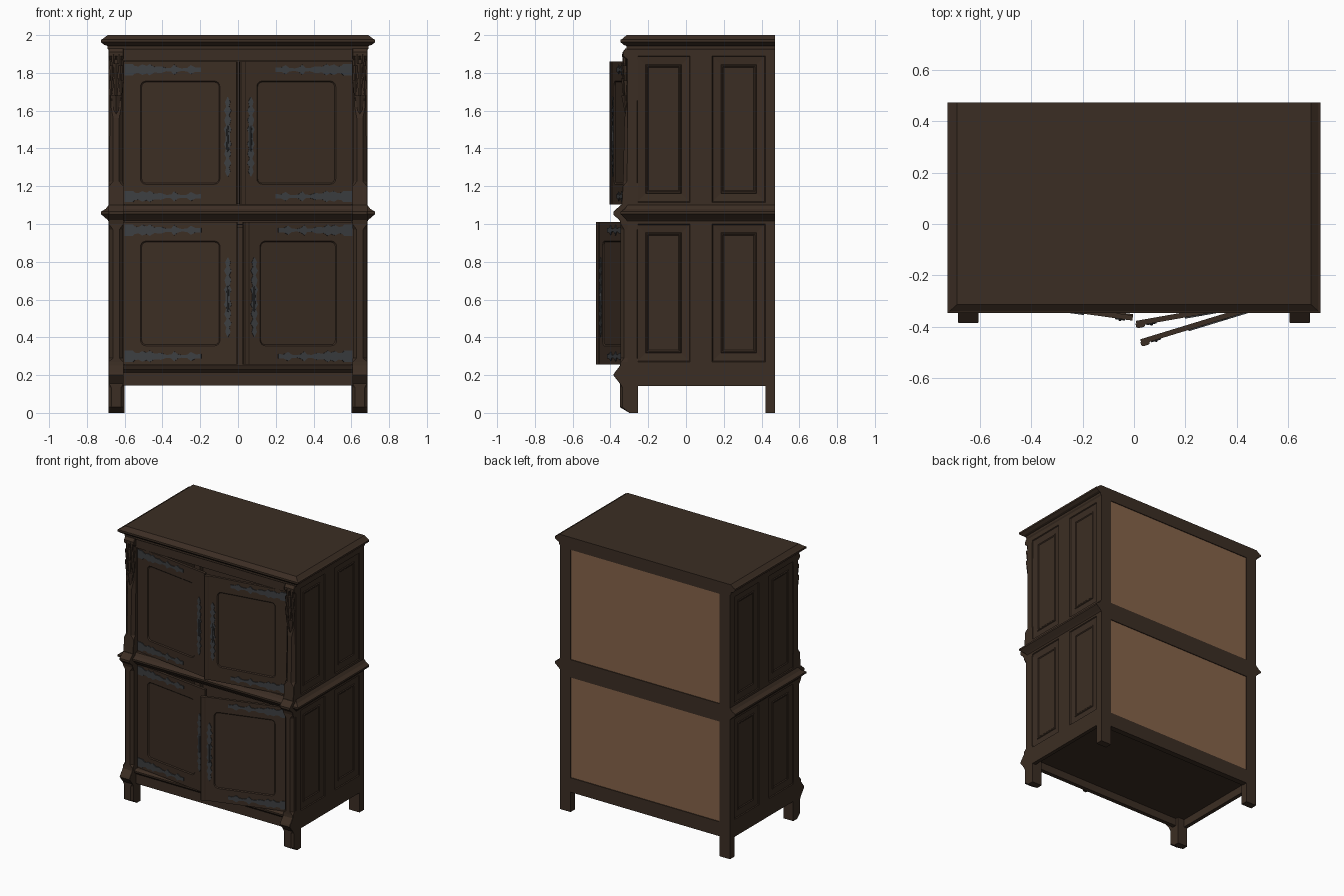
import bpy, bmesh, math
from mathutils import Matrix

if "Cube" in bpy.data.objects:
    bpy.data.objects.remove(bpy.data.objects["Cube"])


def material(name, rgb):
    m = bpy.data.materials.new(name)
    m.diffuse_color = (*rgb, 1)
    m.use_nodes = True
    m.node_tree.nodes["Principled BSDF"].inputs["Base Color"].default_value = m.diffuse_color
    return m


DARK = material("dark_wood", (0.044, 0.0265, 0.017))
LIGHT = material("light_wood", (0.24, 0.126, 0.068))
IRON = material("iron", (0.046, 0.049, 0.053))
ID = Matrix.Identity(4)
MIRROR = Matrix.Scale(-1, 4, (1, 0, 0))
SIDES = (("right", ID), ("left", MIRROR))
YB = 0.472  # back plane
YF = -0.31  # front plane of carcass
HX = 0.685  # half width of carcass


def make(name, bm, mat, M=ID):
    bm.transform(M)
    bmesh.ops.remove_doubles(bm, verts=bm.verts, dist=1e-5)
    bmesh.ops.recalc_face_normals(bm, faces=bm.faces)
    me = bpy.data.meshes.new(name)
    bm.to_mesh(me)
    bm.free()
    me.materials.append(mat)
    ob = bpy.data.objects.new(name, me)
    bpy.context.collection.objects.link(ob)
    return ob


def loft(name, rings, mat, M=ID):
    """Closed skin through rings with equal point counts, capped at both ends."""
    bm = bmesh.new()
    vs = [[bm.verts.new(p) for p in r] for r in rings]
    n = len(vs[0])
    for a, b in zip(vs, vs[1:]):
        for i in range(n):
            j = (i + 1) % n
            bm.faces.new((a[i], a[j], b[j], b[i]))
    bm.faces.new(vs[0])
    bm.faces.new(vs[-1])
    return make(name, bm, mat, M)


def rect(x0, x1, y0, y1, z):
    return [(x0, y0, z), (x1, y0, z), (x1, y1, z), (x0, y1, z)]


def box(name, x0, x1, y0, y1, z0, z1, mat=DARK, M=ID):
    return loft(name, [rect(x0, x1, y0, y1, z0), rect(x0, x1, y0, y1, z1)], mat, M)


def moulding(name, prof):
    """Slab whose edge profile (offset, z) runs round front and sides, flush at the back."""
    return loft(name, [rect(-HX - 1.12 * o, HX + 1.12 * o, YF - o, YB, z) for o, z in prof], DARK)


def round_rect(u0, u1, v0, v1, r, y, n=4):
    pts = []
    for k, (cu, cv) in enumerate(((u1 - r, v1 - r), (u0 + r, v1 - r),
                                  (u0 + r, v0 + r), (u1 - r, v0 + r))):
        for i in range(n + 1):
            a = math.pi / 2 * (k + i / n)
            pts.append((cu + r * math.cos(a), y, cv + r * math.sin(a)))
    return pts


def panel(name, outer, opening, t, r, steps, M):
    """Board in the xz plane facing -y; steps = (inset, depth) towards the field."""
    a, b, c, d = opening
    rings = [round_rect(*outer, 0, 0), round_rect(*outer, 0, -t)]
    for inset, depth in [(0, 0)] + steps:
        rings.append(round_rect(a + inset, b - inset, c + inset, d - inset,
                                max(r - inset, 0), -t + depth))
    return loft(name, rings, DARK, M)


def strap(name, prof, t, M):
    """Flat iron outline along x, mirrored in z, from (u, half width)."""
    pts = [(u, w) for u, w in prof] + [(u, -w) for u, w in reversed(prof)]
    return loft(name, [[(u, y, w) for u, w in pts] for y in (0, -t)], IRON, M)


def post(name, sections, M):
    """Front post from (z, half width, front y, chamfer)."""
    rings = []
    for z, w, y, c in sections:
        x0, x1, yb = 0.645 - w, 0.645 + w, -0.255
        rings.append([(x0, yb, z), (x0, y + c, z), (x0 + c, y, z),
                      (x1 - c, y, z), (x1, y + c, z), (x1, yb, z)])
    return loft(name, rings, DARK, M)


# Cornice, middle moulding, floor
moulding("cornice", [(0, 1.92), (0.006, 1.93), (0.006, 1.943), (0.02, 1.948), (0.037, 1.963),
                     (0.037, 1.976), (0.028, 1.98), (0.004, 2.0)])
moulding("middle_moulding", [(0, 1.015), (0.008, 1.025), (0.037, 1.053), (0.037, 1.065),
                             (0.014, 1.08), (0, 1.1)])
box("floor", -0.66, 0.66, -0.28, 0.46, 0.2, 0.235)

# Front rails
box("top_front_rail", -0.61, 0.61, YF, -0.28, 1.862, 1.925)
box("bottom_front_rail", -0.61, 0.61, YF, -0.28, 0.145, 0.25)
loft("bottom_ledge", [rect(-0.61, 0.61, YF - o, -0.28, z) for o, z in
                      ((0, 0.215), (0.018, 0.232), (0.018, 0.243), (0, 0.253))], DARK)

# Back rails
for name, z0, z1 in (("bottom_back_rail", 0.145, 0.25), ("middle_back_rail", 0.98, 1.11),
                     ("top_back_rail", 1.91, 1.93)):
    box(name, -0.61, 0.61, 0.43, YB, z0, z1)

# Dark inner cases, open to the front, with light panels behind them
for storey, z0, z1 in (("lower", 0.24, 1.0), ("upper", 1.09, 1.92)):
    bm = bmesh.new()
    bmesh.ops.create_cube(bm, size=1, matrix=Matrix.Translation((0, 0.088, (z0 + z1) / 2))
                          @ Matrix.Diagonal((1.3, 0.74, z1 - z0, 1)))
    front = min(bm.faces, key=lambda f: f.calc_center_median().y)
    bmesh.ops.delete(bm, geom=[front], context='FACES_ONLY')
    ob = make(storey + "_case", bm, DARK)
    mod = ob.modifiers.new("thickness", 'SOLIDIFY')
    mod.thickness = 0.008
    mod.offset = -1
    box(storey + "_back_panel", -0.61, 0.61, 0.459, YB - 0.006, z0, z1, LIGHT)

LOWER_POST = [(0, 0.04, -0.30, 0.002), (0.03, 0.04, -0.35, 0.014), (0.135, 0.04, -0.35, 0.014),
              (0.155, 0.04, -0.35, 0.002), (0.2, 0.04, -0.385, 0.002), (0.213, 0.04, -0.378, 0.002),
              (0.25, 0.04, -0.349, 0.002), (0.27, 0.04, -0.347, 0.002), (0.29, 0.037, -0.347, 0.02),
              (0.97, 0.037, -0.347, 0.02), (1.0, 0.04, -0.347, 0.002), (1.02, 0.04, -0.352, 0.002),
              (1.05, 0.04, -0.385, 0.002), (1.065, 0.04, -0.385, 0.002), (1.1, 0.04, -0.345, 0.002)]
UPPER_POST = [(1.09, 0.04, -0.342, 0.002), (1.2, 0.04, -0.335, 0.002), (1.225, 0.036, -0.333, 0.02),
              (1.56, 0.036, -0.326, 0.02), (1.62, 0.037, -0.316, 0.01), (1.87, 0.038, -0.316, 0.01),
              (1.89, 0.04, -0.335, 0.003), (1.91, 0.04, -0.335, 0.003), (1.93, 0.04, -0.32, 0.003)]
# Carved drops: x, bottom z, top z, top radius, y
DROPS = [(0.645, 1.55, 1.68, 0.03, -0.312), (0.62, 1.65, 1.76, 0.015, -0.32),
         (0.645, 1.64, 1.77, 0.018, -0.325), (0.67, 1.65, 1.76, 0.015, -0.32),
         (0.622, 1.73, 1.84, 0.015, -0.322), (0.645, 1.72, 1.85, 0.017, -0.327),
         (0.668, 1.73, 1.84, 0.015, -0.322), (0.63, 1.8, 1.9, 0.014, -0.325),
         (0.66, 1.8, 1.9, 0.014, -0.325)]
RAISED = [(0.004, 0.006), (0.046, 0.01), (0.05, 0.005), (0.056, 0.005), (0.062, 0.01)]

for side, M in SIDES:
    post(side + "_lower_front_post", LOWER_POST, M)
    post(side + "_upper_front_post", UPPER_POST, M)
    box(side + "_back_post", 0.6, HX, 0.42, YB, 0, 1.93, DARK, M)
    for i, (x, z0, z1, r, y) in enumerate(DROPS):
        bm = bmesh.new()
        bmesh.ops.create_cone(bm, cap_ends=True, segments=6, radius1=0.004, radius2=r, depth=z1 - z0,
                              matrix=Matrix.Translation((x, y, (z0 + z1) / 2)))
        make(f"{side}_carved_drop_{i}", bm, DARK, M)
    # Panelled side walls, two bays on two storeys
    W = M @ Matrix.Translation((0.657, 0, 0)) @ Matrix.Rotation(math.pi / 2, 4, 'Z')
    for bay, u0, u1, a, b in (("front", YF, 0.08, -0.26, 0.022), ("back", 0.08, YB, 0.138, 0.42)):
        for storey, z0, z1, c, d in (("lower", 0.143, 1.03, 0.27, 1.0), ("upper", 1.08, 1.93, 1.115, 1.89)):
            panel(f"{side}_{storey}_{bay}_side_panel", (u0, u1, z0, z1), (a, b, c, d),
                  HX - 0.657, 0, RAISED, W)

# Doors, ajar, with iron straps and grips
HINGE = [(0.005, 0.03), (0.05, 0.03), (0.06, 0.02), (0.08, 0.017), (0.1, 0.028), (0.125, 0.02),
         (0.14, 0.03), (0.165, 0.015), (0.2, 0.018), (0.23, 0.008), (0.255, 0.01), (0.27, 0.027),
         (0.29, 0.012), (0.31, 0.007), (0.34, 0.009), (0.36, 0.024), (0.385, 0.011), (0.415, 0.012)]
HALF = [(0.02, 0.012), (0.04, 0.02), (0.06, 0.009), (0.09, 0.018), (0.115, 0.007),
        (0.14, 0.02), (0.16, 0.008), (0.185, 0.014), (0.21, 0.002)]
GRIP = [(-u, w) for u, w in reversed(HALF)] + HALF
T = 0.02

for side, storey, z0, z1, c, d, deg in (("left", "upper", 1.103, 1.86, 1.21, 1.757, 8),
                                        ("right", "upper", 1.103, 1.86, 1.21, 1.757, 10),
                                        ("left", "lower", 0.256, 1.01, 0.355, 0.91, 7.5),
                                        ("right", "lower", 0.256, 1.01, 0.355, 0.91, 17)):
    n = f"{side}_{storey}_door"
    M = Matrix.Translation((-0.603, -0.272, 0)) @ Matrix.Rotation(-math.radians(deg), 4, 'Z')
    grip_u = 0.557
    if side == "right":
        M = MIRROR @ M
        grip_u = 0.547
        # Rounded batten covering the meeting edge
        loft(n + "_batten", [[(u, y, z) for u, y in ((0.572, -0.01), (0.574, -T - 0.005), (0.58, -T - 0.009),
                                                     (0.602, -T - 0.009), (0.608, -T - 0.004), (0.608, -0.01))]
                             for z in (z0, z1)], DARK, M)
    panel(n, (0, 0.605, z0, z1), (0.09, 0.515, c, d), T, 0.03,
          [(0.006, 0.006), (0.012, 0.006)], M)
    for end, z in (("bottom", z0 + 0.043), ("top", z1 - 0.043)):
        strap(f"{n}_{end}_hinge", HINGE, 0.005, M @ Matrix.Translation((0, -T, z)))
    G = M @ Matrix.Translation((grip_u, -T, (z0 + z1) / 2 - 0.02))
    strap(n + "_grip_plate", GRIP, 0.004, G @ Matrix.Rotation(math.pi / 2, 4, 'Y'))
    loft(n + "_grip", [[(0.006 * k * math.cos(a), -0.004 + 0.005 * k * math.sin(a), z)
                        for a in [math.pi / 4 * i for i in range(8)]]
                       for k, z in ((0.4, -0.08), (1, -0.06), (0.7, -0.01), (1, 0.03), (0.5, 0.06))], IRON, G)
